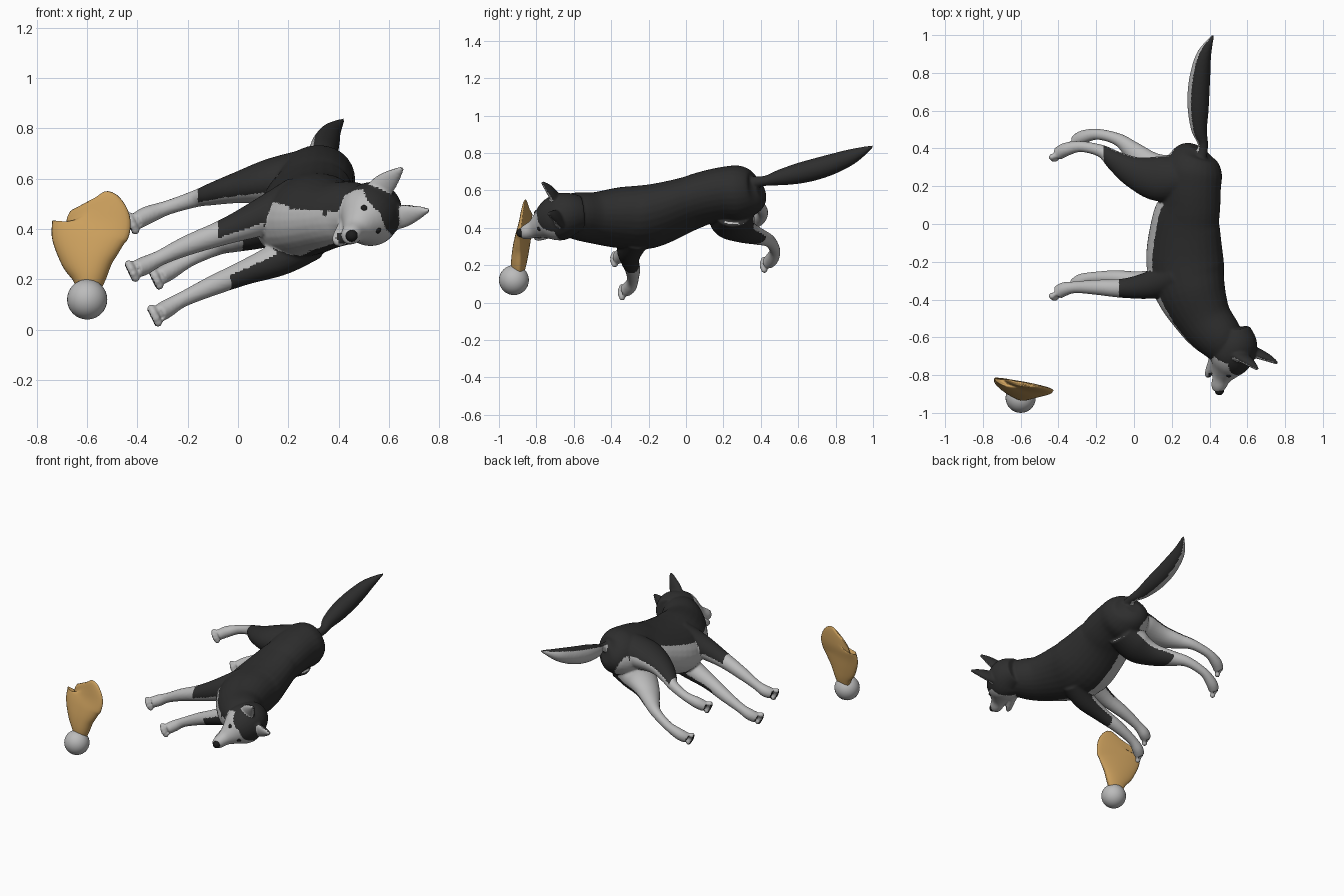
import bpy, bmesh, math
from mathutils import Vector, Matrix
from mathutils.bvhtree import BVHTree

if "Cube" in bpy.data.objects:
    bpy.data.objects.remove(bpy.data.objects["Cube"])


def material(name, rgb, rough=0.7):
    m = bpy.data.materials.new(name)
    m.use_nodes = True
    m.diffuse_color = (*rgb, 1)
    bsdf = m.node_tree.nodes["Principled BSDF"]
    bsdf.inputs["Base Color"].default_value = (*rgb, 1)
    bsdf.inputs["Roughness"].default_value = rough
    return m


BLACK = material("black fur", (0.027, 0.027, 0.027))
WHITE = material("pale grey fur", (0.5, 0.5, 0.5))
GOLD = material("golden brown", (0.6, 0.35, 0.11))
DARK = material("nose black", (0.012, 0.012, 0.012))

# Body frame: the animal lies on its side, its back towards +x
UP = Vector((0.9, 0, 0.43)).normalized()
SIDE = Vector((-UP.z, 0, UP.x))
# Head frame
HEAD = Vector((0.518, -0.685, 0.452))
FWD = Vector((-0.23, -0.92, -0.32)).normalized()
HUP = Vector((0.816, -0.361, 0.45))
HUP = (HUP - FWD * HUP.dot(FWD)).normalized()
HSIDE = FWD.cross(HUP)


def head_point(f, u, l):
    return HEAD + FWD * f + HUP * u + HSIDE * l


def spline(rows, steps=5):
    """Catmull-Rom through rows of equal length."""
    out = []
    for i in range(len(rows) - 1):
        p = [rows[max(i - 1, 0)], rows[i], rows[i + 1], rows[min(i + 2, len(rows) - 1)]]
        for s in range(steps):
            t = s / steps
            out.append([b + 0.5 * t * (c - a + t * (2 * a - 5 * b + 4 * c - d + t * (3 * (b - c) + d - a)))
                        for a, b, c, d in zip(*p)])
    return out + [list(rows[-1])]


def loft(bm, rows, ref, part=0, back=1.0, seg=28):
    """Elliptical tube; each row is x, y, z, radius along ref[, other radius]."""
    rows = spline([(*r, r[3]) if len(r) == 4 else r for r in rows])
    centres = [Vector(r[:3]) for r in rows]
    rings = []
    for i, row in enumerate(rows):
        t = (centres[min(i + 1, len(rows) - 1)] - centres[max(i - 1, 0)]).normalized()
        a = (ref - t * ref.dot(t)).normalized()
        b = t.cross(a)
        ring = []
        for k in range(seg):
            w = math.tau * k / seg
            s = math.sin(w)
            ring.append(bm.verts.new(centres[i] + a * max(row[3], 0.002) * math.cos(w)
                                     + b * max(row[4], 0.002) * s * (back if s > 0 else 1)))
        rings.append(ring)
    faces = [bm.faces.new(rings[0][::-1]), bm.faces.new(rings[-1])]
    for lo, hi in zip(rings, rings[1:]):
        for k in range(seg):
            n = (k + 1) % seg
            faces.append(bm.faces.new((lo[k], lo[n], hi[n], hi[k])))
    for f in faces:
        f.material_index = part


def blob(bm, centre, radius, part=0):
    res = bmesh.ops.create_icosphere(bm, subdivisions=3, radius=radius,
                                     matrix=Matrix.Translation(centre))
    for f in {f for v in res["verts"] for f in v.link_faces}:
        f.material_index = part


def add_object(name, bm, mats):
    bmesh.ops.recalc_face_normals(bm, faces=bm.faces)
    me = bpy.data.meshes.new(name)
    bm.to_mesh(me)
    bm.free()
    for m in mats:
        me.materials.append(m)
    me.shade_smooth()
    ob = bpy.data.objects.new(name, me)
    bpy.context.collection.objects.link(ob)
    return ob


# Colour rules per part: True means black
def body_rule(p, n):
    return n.dot(UP) > -0.5


def tail_rule(p, n):
    return n.dot(UP) > -0.3


def head_rule(p, n):
    q = p - HEAD
    f, u, l = q.dot(FWD), q.dot(HUP), abs(q.dot(HSIDE))
    return f < 0.02 - 0.3 * max(-u, 0) or u > 0.085 - 0.3 * l


def ear_rule(p, n):
    return n.dot(FWD) < 0.25


def jaw_rule(p, n):
    return n.dot(HUP) > 0.6


def leg_rule(side, limit, rear):
    def rule(p, n):
        pad = p.x < -0.3 and n.dot(UP) < -0.75
        return pad or (p.x > limit and n.dot(SIDE) * side > -0.1 + rear * n.y)
    return rule


rules = [body_rule, tail_rule, head_rule, ear_rule, jaw_rule,
         leg_rule(1, -0.08, 0.2), leg_rule(-1, -0.03, 0.2),
         leg_rule(1, -0.16, 0.45), leg_rule(-1, 0.02, 0.45)]
parts = bmesh.new()

# Torso and neck
torso = [(0.34, 0.4, 0.6, 0.05, 0.05), (0.325, 0.365, 0.59, 0.12, 0.11),
         (0.31, 0.29, 0.585, 0.16, 0.145), (0.3, 0.2, 0.58, 0.165, 0.14),
         (0.295, 0.1, 0.56, 0.168, 0.135), (0.275, 0, 0.525, 0.19, 0.135),
         (0.27, -0.2, 0.46, 0.215, 0.16), (0.3, -0.35, 0.455, 0.195, 0.155),
         (0.37, -0.5, 0.455, 0.155, 0.13), (0.45, -0.6, 0.465, 0.13, 0.12),
         (0.5, -0.67, 0.455, 0.1, 0.1)]
loft(parts, torso, UP, 0)

# Tail
loft(parts, [(0.35, 0.33, 0.64, 0.035), (0.365, 0.42, 0.65, 0.027), (0.345, 0.5, 0.668, 0.042),
             (0.34, 0.6, 0.69, 0.055), (0.342, 0.7, 0.715, 0.058), (0.352, 0.8, 0.747, 0.053),
             (0.372, 0.9, 0.787, 0.038), (0.42, 1.0, 0.836, 0.006)], UP, 1)

# Skull and muzzle, lower jaw, ears
skull = [(-0.13, -0.03, 0.09, 0.09), (-0.06, 0, 0.122, 0.118), (0, 0, 0.12, 0.125),
         (0.05, -0.005, 0.105, 0.11), (0.1, -0.015, 0.075, 0.076), (0.15, -0.025, 0.05, 0.048),
         (0.2, -0.03, 0.04, 0.038), (0.228, -0.03, 0.026, 0.026)]
loft(parts, [(*head_point(f, u, 0), a, b) for f, u, a, b in skull], HUP, 2)
jaw = [(0, -0.075, 0.05, 0.06), (0.08, -0.09, 0.03, 0.045), (0.15, -0.105, 0.02, 0.03),
       (0.18, -0.107, 0.012, 0.016)]
loft(parts, [(*head_point(f, u, 0), a, b) for f, u, a, b in jaw], HUP, 4)
for s in (1, -1):
    ear = [(-0.03, 0.06, 0.06, 0.03, 0.048), (-0.03, 0.12, 0.075, 0.024, 0.046),
           (-0.025, 0.175, 0.088, 0.018, 0.03), (-0.015, 0.228, 0.1, 0.009, 0.008)]
    loft(parts, [(*head_point(f, u, l * s), a, b) for f, u, l, a, b in ear], FWD, 3)

# Legs, hip or shoulder first
upper_front = [(0.24, -0.27, 0.52, 0.09), (0.1, -0.32, 0.45, 0.075), (-0.05, -0.34, 0.39, 0.052),
               (-0.2, -0.335, 0.335, 0.04), (-0.31, -0.335, 0.285, 0.031),
               (-0.37, -0.345, 0.255, 0.037), (-0.405, -0.365, 0.24, 0.035)]
lower_front = [(0.28, -0.27, 0.36, 0.09), (0.17, -0.3, 0.285, 0.07), (0.03, -0.3, 0.228, 0.05),
               (-0.1, -0.285, 0.175, 0.04), (-0.22, -0.285, 0.12, 0.031),
               (-0.28, -0.3, 0.085, 0.036), (-0.315, -0.325, 0.063, 0.035)]
upper_hind = [(0.28, 0.25, 0.61, 0.11), (0.13, 0.24, 0.59, 0.09, 0.12), (0, 0.275, 0.565, 0.062, 0.085),
              (-0.1, 0.335, 0.54, 0.045, 0.055), (-0.17, 0.385, 0.52, 0.034), (-0.28, 0.41, 0.485, 0.029),
              (-0.36, 0.395, 0.455, 0.036), (-0.405, 0.37, 0.43, 0.034)]
lower_hind = [(0.3, 0.25, 0.5, 0.11), (0.19, 0.25, 0.43, 0.09, 0.12), (0.09, 0.3, 0.385, 0.062, 0.085),
              (0, 0.38, 0.355, 0.045, 0.055), (-0.08, 0.445, 0.33, 0.034), (-0.19, 0.475, 0.28, 0.029),
              (-0.27, 0.46, 0.235, 0.036), (-0.31, 0.435, 0.21, 0.034)]
for part, leg in enumerate((upper_front, lower_front, upper_hind, lower_hind), 5):
    loft(parts, leg, SIDE, part)
    paw = Vector(leg[-1][:3])
    for i in range(4):  # toes
        k = i - 1.5
        blob(parts, paw + SIDE * k * 0.02 - UP * 0.018 + Vector((0, abs(k) * 0.008 - 0.028, 0)), 0.018, part)

# Fuse all parts into one skin, then colour each face by its part's rule
bmesh.ops.recalc_face_normals(parts, faces=parts.faces)
tree = BVHTree.FromBMesh(parts)
parts.faces.ensure_lookup_table()
owner = [f.material_index for f in parts.faces]
dog = add_object("dog_body", parts, [BLACK, WHITE])
remesh = dog.modifiers.new("fuse", "REMESH")
remesh.mode = "VOXEL"
remesh.voxel_size = 0.0075
smooth = dog.modifiers.new("soften", "SMOOTH")
smooth.iterations = 4
skin = bpy.data.meshes.new_from_object(dog.evaluated_get(bpy.context.evaluated_depsgraph_get()))
dog.modifiers.clear()
dog.data = skin
skin.materials.clear()
for m in (BLACK, WHITE):
    skin.materials.append(m)
for poly in skin.polygons:
    hit = tree.find_nearest(poly.center)
    poly.material_index = 0 if rules[owner[hit[2]]](poly.center, poly.normal) else 1
skin.shade_smooth()

# Nose, eyes
bm = bmesh.new()
blob(bm, head_point(0.222, -0.018, 0), 0.024)
add_object("nose", bm, [DARK])
for name, s in (("upper_eye", 1), ("lower_eye", -1)):
    bm = bmesh.new()
    blob(bm, head_point(0.098, 0.04, 0.05 * s), 0.015)
    add_object(name, bm, [DARK])

# Drumstick: bone knob and meat
bm = bmesh.new()
bmesh.ops.create_uvsphere(bm, u_segments=32, v_segments=16, radius=0.08,
                          matrix=Matrix.Translation((-0.6, -0.92, 0.12)))
add_object("bone_knob", bm, [WHITE])
bm = bmesh.new()
loft(bm, [(-0.6, -0.89, 0.12, 0.03, 0.035), (-0.592, -0.88, 0.2, 0.068, 0.055),
          (-0.598, -0.87, 0.28, 0.113, 0.055), (-0.595, -0.86, 0.36, 0.15, 0.045),
          (-0.583, -0.85, 0.42, 0.16, 0.035), (-0.588, -0.845, 0.46, 0.14, 0.027),
          (-0.61, -0.84, 0.492, 0.09, 0.016), (-0.615, -0.84, 0.5, 0.05, 0.006)],
     Vector((1, -0.2, 0)), back=0.4)
add_object("meat", bm, [GOLD])
